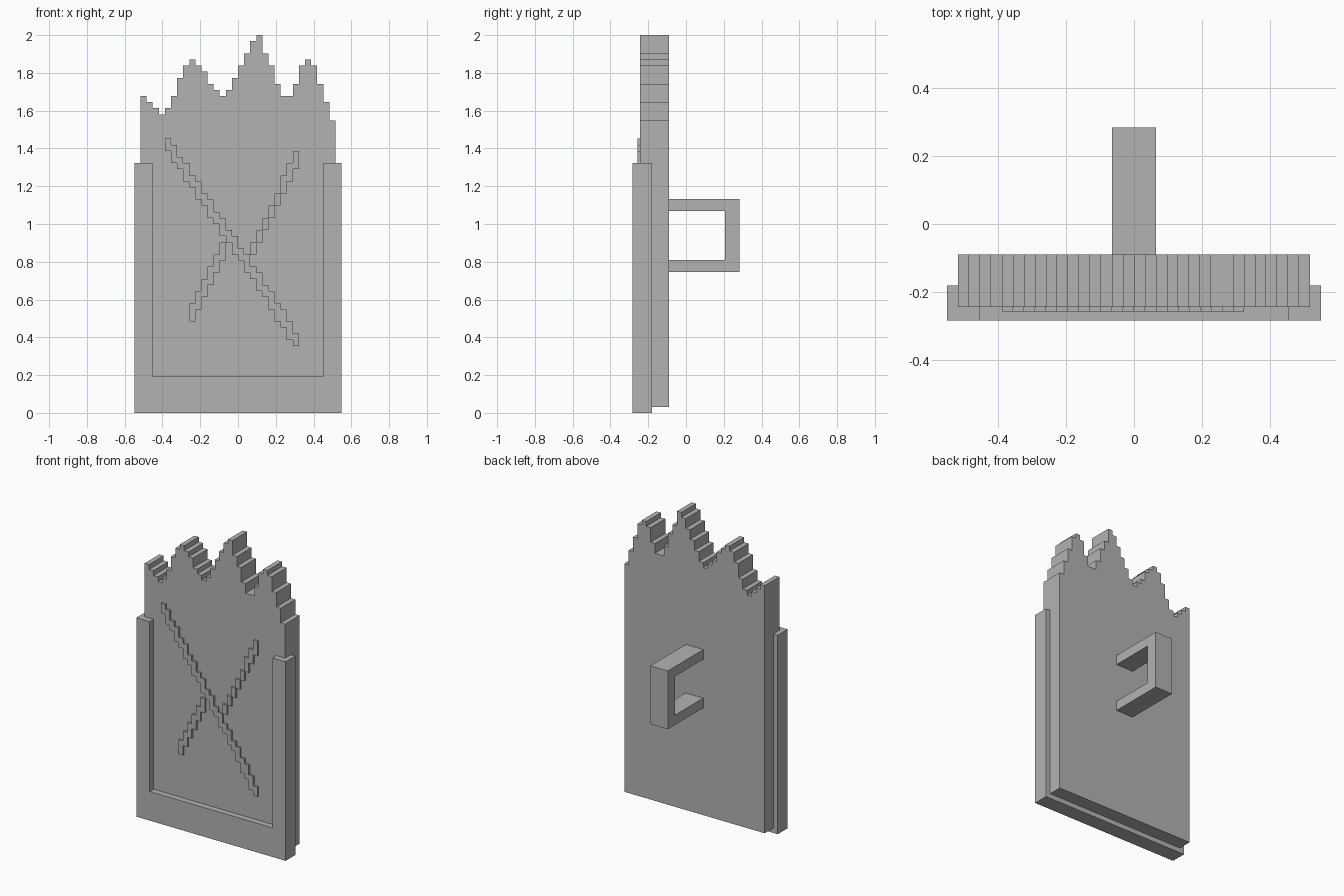
import bpy
import bmesh

U = 2 / 62  # one stair step

cube = bpy.data.objects.get("Cube")
if cube:
    bpy.data.objects.remove(cube, do_unlink=True)

grey = bpy.data.materials.new("stone grey")
grey.use_nodes = True
COLOUR = (0.45, 0.45, 0.45, 1)
grey.diffuse_color = COLOUR
grey.node_tree.nodes["Principled BSDF"].inputs["Base Color"].default_value = COLOUR


def extrude(name, outline, front, back):
    """Extrude an (x, z) outline, given in steps, from y = front to y = back."""
    bm = bmesh.new()
    face = bm.faces.new([bm.verts.new((x * U, front, z * U)) for x, z in outline])
    new = bmesh.ops.extrude_face_region(bm, geom=[face])["geom"]
    moved = [v for v in new if isinstance(v, bmesh.types.BMVert)]
    bmesh.ops.translate(bm, verts=moved, vec=(0, back - front, 0))
    bmesh.ops.recalc_face_normals(bm, faces=bm.faces)
    mesh = bpy.data.meshes.new(name)
    bm.to_mesh(mesh)
    bm.free()
    mesh.materials.append(grey)
    obj = bpy.data.objects.new(name, mesh)
    bpy.context.collection.objects.link(obj)
    return obj


def stairs(start, heights):
    """Stepped line, one step wide per height; equal neighbours are merged."""
    points = []
    for i, h in enumerate(heights):
        if i and heights[i - 1] == h:
            points.pop()
        else:
            points.append((start + i, h))
        points.append((start + i + 1, h))
    return points


def scratch(name, start, tops, bottoms):
    outline = stairs(start, tops) + stairs(start, bottoms)[::-1]
    extrude(name, outline, -0.256, -0.243)


# Board with a jagged broken top
jagged = [52, 51, 50, 49, 50, 52, 55, 57, 58, 57, 56, 54, 53, 52, 53, 55,
          57, 59, 61, 62, 59, 57, 54, 52, 52, 54, 57, 58, 57, 54, 51, 48]
extrude("board", stairs(-16, jagged) + [(16, 1), (-16, 1)], -0.243, -0.089)

# U-shaped rim around the front
extrude("rim", [(-17, 0), (17, 0), (17, 41), (14, 41),
                (14, 6), (-14, 6), (-14, 41), (-17, 41)], -0.283, -0.18)

# Crossed scratches on the front
scratch("long_scratch", -12,
        [45 - int(1.524 * i) for i in range(22)],
        [43 - int(1.524 * i + 0.6) for i in range(22)])
scratch("lower_scratch", -8,
        [18 + 2 * i for i in range(6)],
        [15 + 2 * i for i in range(6)])
scratch("upper_scratch", 2,
        [round(27.6 + 2.2 * i) for i in range(8)],
        [round(25.6 + 2.06 * i) for i in range(8)])

# Grip on the back: two arms and an upright bar
for name, low in (("grip_lower_arm", 23.1), ("grip_upper_arm", 33.1)):
    extrude(name, [(-2, low), (2, low), (2, low + 2), (-2, low + 2)], -0.089, 0.206)
extrude("grip_bar", [(-2, 23.1), (2, 23.1), (2, 35.1), (-2, 35.1)], 0.206, 0.283)
